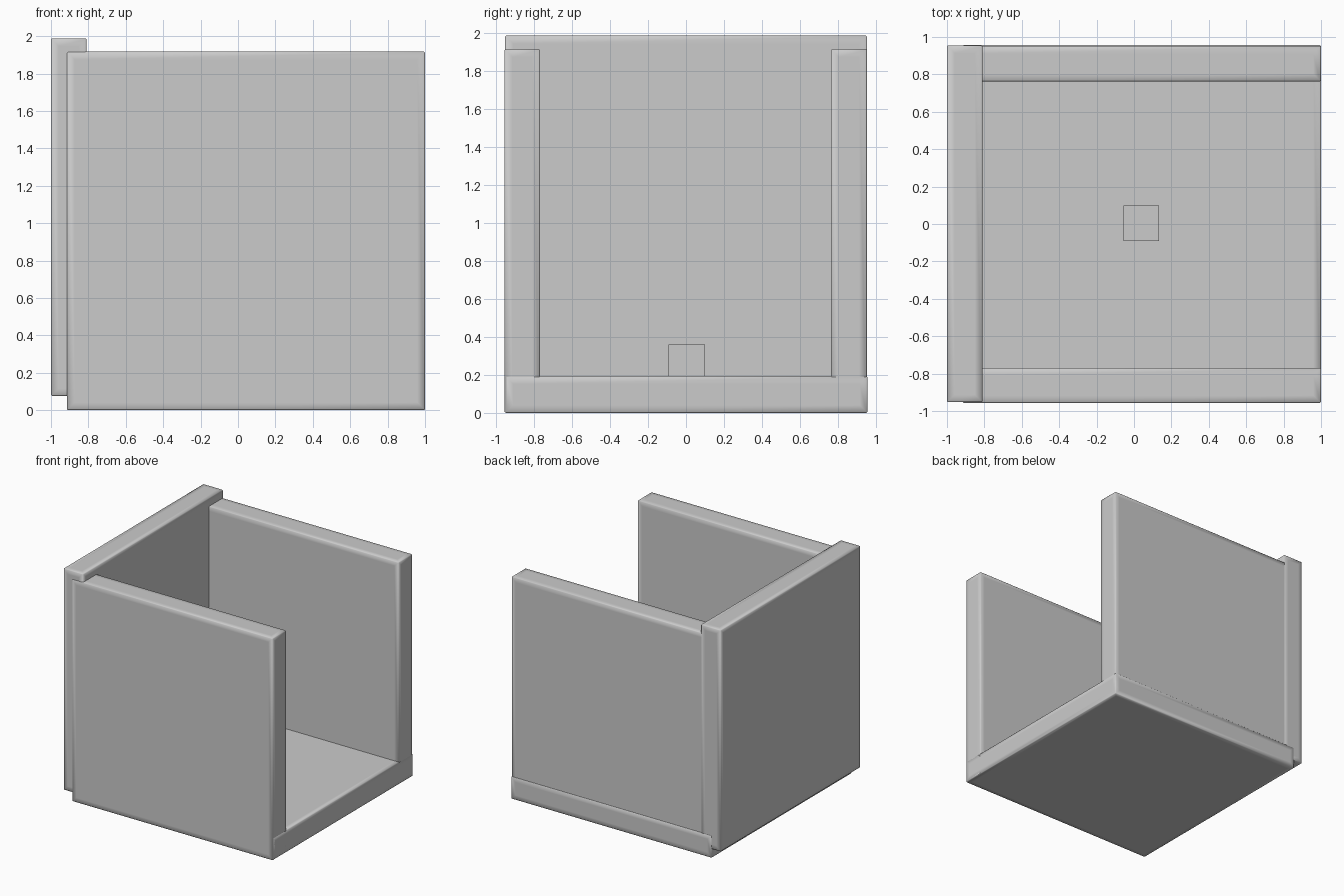
import bpy, bmesh
from mathutils import Vector

if "Cube" in bpy.data.objects:
    bpy.data.objects.remove(bpy.data.objects["Cube"])


def box(name, lo, hi, bevel=0.0, support=0.0):
    """Box between two corners, optionally with softened, smooth-shaded edges."""
    lo, hi = Vector(lo), Vector(hi)
    size, centre = hi - lo, (lo + hi) / 2
    bm = bmesh.new()
    bmesh.ops.create_cube(bm, size=1)
    bmesh.ops.scale(bm, vec=size, verts=bm.verts)
    if bevel:
        bmesh.ops.bevel(bm, geom=bm.edges[:], offset=bevel, segments=1,
                        profile=0.5, affect='EDGES')
        # support loops keep the soft shading close to the edges
        flat = [f for f in bm.faces
                if max(abs(c) for c in f.normal) > 0.99]
        bmesh.ops.inset_individual(bm, faces=flat, thickness=support)
        for f in bm.faces:
            f.smooth = True
    mesh = bpy.data.meshes.new(name)
    bm.to_mesh(mesh)
    bm.free()
    obj = bpy.data.objects.new(name, mesh)
    obj.location = centre
    bpy.context.collection.objects.link(obj)
    return obj


BEVEL, SUPPORT = 0.006, 0.05

# floor slab
box("floor_panel", (-0.915, -0.953, 0.0), (1.0, 0.957, 0.194), BEVEL, SUPPORT)
# front and back walls, overlapping the floor
box("front_wall", (-0.915, -0.957, 0.001), (1.0, -0.769, 1.917), BEVEL, SUPPORT)
box("back_wall", (-0.915, 0.763, 0.001), (0.999, 0.953, 1.917), BEVEL, SUPPORT)
# left wall, raised and shifted outward
box("left_wall", (-1.0, -0.953, 0.076), (-0.81, 0.955, 1.988), BEVEL, SUPPORT)
# small cube resting in the floor
box("small_cube", (-0.055, -0.092, 0.17), (0.133, 0.1, 0.361))
